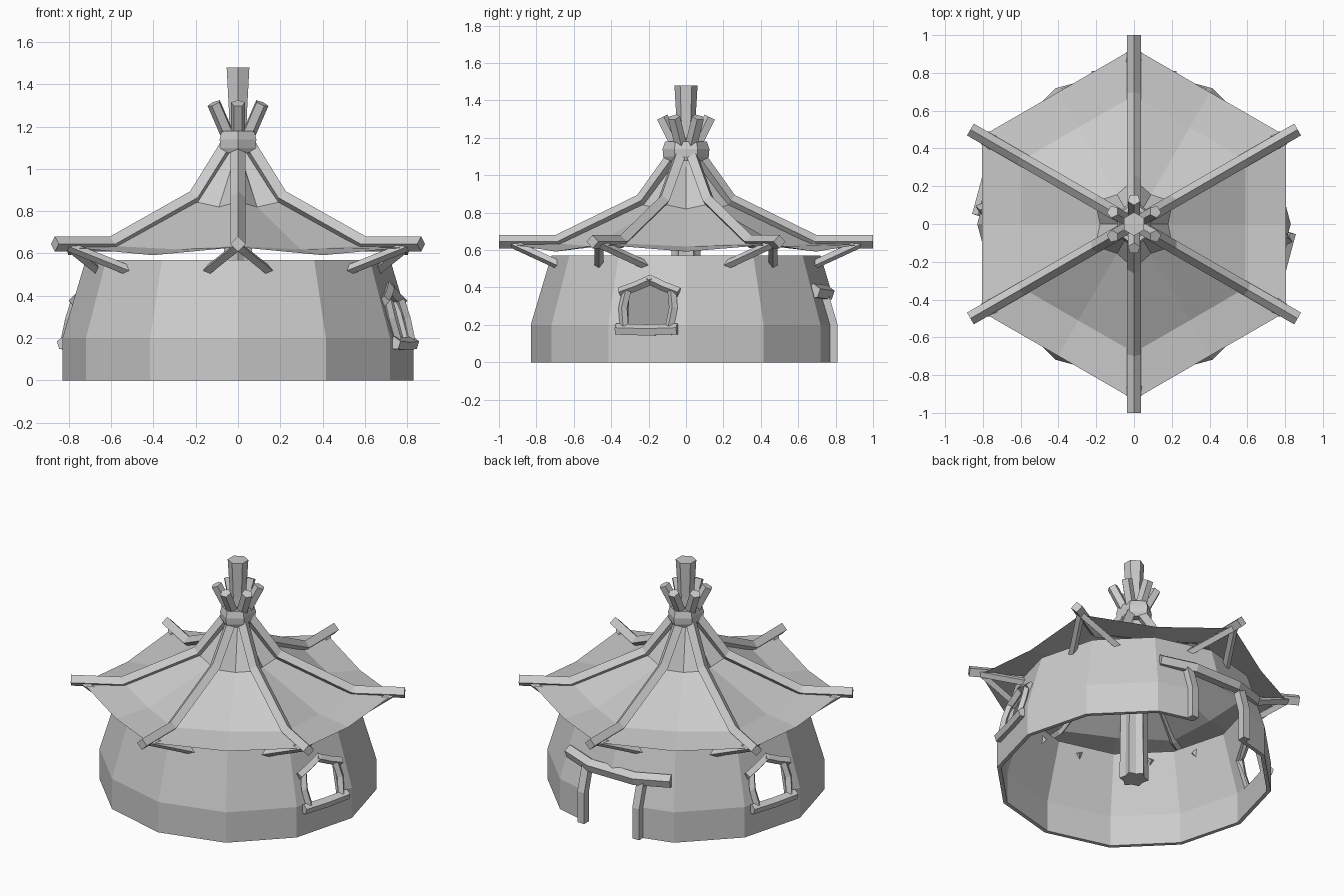
import bpy, bmesh
from math import sin, cos, pi, radians
from mathutils import Vector

if "Cube" in bpy.data.objects:
    bpy.data.objects.remove(bpy.data.objects["Cube"])

GREY = (0.6, 0.6, 0.6, 1)
mat = bpy.data.materials.new("plain grey")
mat.use_nodes = True
mat.diffuse_color = GREY
mat.node_tree.nodes["Principled BSDF"].inputs["Base Color"].default_value = GREY
UP = Vector((0, 0, 1))


def finish(bm, name):
    bmesh.ops.recalc_face_normals(bm, faces=bm.faces)
    mesh = bpy.data.meshes.new(name)
    bm.to_mesh(mesh)
    bm.free()
    obj = bpy.data.objects.new(name, mesh)
    obj.data.materials.append(mat)
    bpy.context.collection.objects.link(obj)
    return obj


def polar(r, deg, z):
    return Vector((r * cos(radians(deg)), r * sin(radians(deg)), z))


def skin(bm, rings, closed=False, caps=True):
    """Join equal rings of points with quads."""
    loops = [[bm.verts.new(p) for p in ring] for ring in rings]
    n = len(loops[0])
    pairs = list(zip(loops, loops[1:]))
    if closed:
        pairs.append((loops[-1], loops[0]))
    for a, b in pairs:
        for i in range(n):
            j = (i + 1) % n
            bm.faces.new((a[i], a[j], b[j], b[i]))
    if caps and not closed:
        bm.faces.new(loops[0])
        bm.faces.new(loops[-1])


def beam(name, points, radius, sides=4, turn=0.0, up=UP):
    """Sweep a polygon along a bent path."""
    pts = [Vector(p) for p in points]
    rings = []
    for i, p in enumerate(pts):
        d = (pts[min(i + 1, len(pts) - 1)] - pts[max(i - 1, 0)]).normalized()
        side = d.cross(up).normalized()
        top = side.cross(d)
        angles = [turn + 2 * pi * k / sides for k in range(sides)]
        rings.append([p + radius * (sin(a) * side + cos(a) * top) for a in angles])
    bm = bmesh.new()
    skin(bm, rings)
    return finish(bm, name)


def turned(name, profile, sides, closed=False, flute=1.0, squash=1.0):
    """Turn a radius/height profile; flute pulls in every second corner."""
    rings = []
    for r, z in profile:
        ring = [polar(r * (flute if i % 2 else 1), 90 + 360 * i / sides, z)
                for i in range(sides)]
        rings.append([Vector((p.x * squash, p.y, p.z)) for p in ring])
    bm = bmesh.new()
    skin(bm, rings, closed)
    return finish(bm, name)


def cut(target, outline, deg):
    """Cut a side/height outline through one side of the wall."""
    across = polar(1, deg + 90, 0)
    rings = [[polar(r, deg, z) + across * s for s, z in outline] for r in (0.5, 1.1)]
    bm = bmesh.new()
    skin(bm, rings)
    cutter = finish(bm, "cutter")
    mod = target.modifiers.new("opening", "BOOLEAN")
    mod.object, mod.solver = cutter, "EXACT"
    bpy.context.view_layer.objects.active = target
    bpy.ops.object.modifier_apply(modifier=mod.name)
    bpy.data.objects.remove(cutter)


# Twelve-sided wall, open at the top
wall = turned("wall", [(0.83, 0), (0.83, 0.2), (0.72, 0.57),
                       (0.695, 0.57), (0.805, 0.2), (0.805, 0)], 12, closed=True)
cut(wall, [(-0.18, -0.1), (0.18, -0.1), (0.18, 0.36), (-0.18, 0.36)], 90)
WINDOWS = {"left": -15, "right": 165}
for deg in WINDOWS.values():
    cut(wall, [(-0.11, 0.18), (0.11, 0.18), (0.12, 0.37), (0, 0.43), (-0.12, 0.37)], deg)

# Door frame
for name, s in (("left", 1), ("right", -1)):
    beam(name + "_door_post", [(s * 0.2, 0.785, 0), (s * 0.2, 0.785, 0.2),
                               (s * 0.2, 0.735, 0.37)], 0.035, turn=pi / 4, up=Vector((0, 1, 0)))
beam("door_lintel", [(-0.37, 0.68, 0.38), (-0.16, 0.755, 0.37),
                     (0.16, 0.755, 0.37), (0.37, 0.68, 0.38)], 0.042, 5)

# Window frames
for name, deg in WINDOWS.items():
    out, across = polar(1, deg, 0), polar(1, deg + 90, 0)

    def at(s, z):
        return out * (0.81 - 0.284 * max(z - 0.2, 0)) + across * s + UP * z

    beam(name + "_window_sill", [at(-0.17, 0.175), at(0, 0.17), at(0.17, 0.175)], 0.033, 5)
    for k, s in (("a", 1), ("b", -1)):
        beam(name + "_window_post_" + k, [at(s * 0.125, 0.19), at(s * 0.14, 0.29),
                                          at(s * 0.125, 0.38)], 0.024, up=out)
        beam(name + "_window_gable_" + k, [at(s * 0.165, 0.375), at(s * 0.08, 0.405),
                                           at(-s * 0.01, 0.445)], 0.026, up=out)

# Sagging hide roof: six ridges with lower columns between them
ridge = [(0.05, 1.09), (0.235, 0.845), (0.68, 0.635), (0.93, 0.63)]
valley = [(0.035, 1.05), (0.18, 0.82), (0.59, 0.62), (0.805, 0.592)]
bm = bmesh.new()
skin(bm, [[polar(*(valley if i % 2 else ridge)[k][:1], 30 + 30 * i,
                 (valley if i % 2 else ridge)[k][1]) for i in range(12)]
          for k in range(4)], caps=False)
finish(bm, "roof")

# Rafters, crossing ends above the collar, and eave struts
for i in range(6):
    deg = 30 + 60 * i
    path = [(1.0, 0.645), (0.69, 0.645), (0.24, 0.865), (0.07, 1.1), (0.05, 1.17)]
    beam("rafter_%d" % i, [polar(r, deg, z) for r, z in path], 0.036)
    beam("rafter_end_%d" % i, [polar(0.045, deg, 1.14), polar(0.13, deg, 1.31)], 0.034, 5)
    for side in (-1, 1):
        foot = polar(0.67, deg, 0.515) + polar(0.15 * side, deg + 90, 0)
        beam("strut_%d_%s" % (i, "a" if side < 0 else "b"),
             [polar(0.93, deg, 0.635), foot], 0.024)

# Central pole and the collar binding the rafters
turned("lower_pole", [(0.088, 0), (0.08, 0.55), (0.05, 1.1)], 12, flute=0.75)
turned("upper_pole", [(0.045, 1.0), (0.048, 1.25), (0.062, 1.48)], 6)
turned("collar", [(0.11, 1.075), (0.122, 1.1), (0.125, 1.14), (0.112, 1.18)], 6, squash=0.8)
